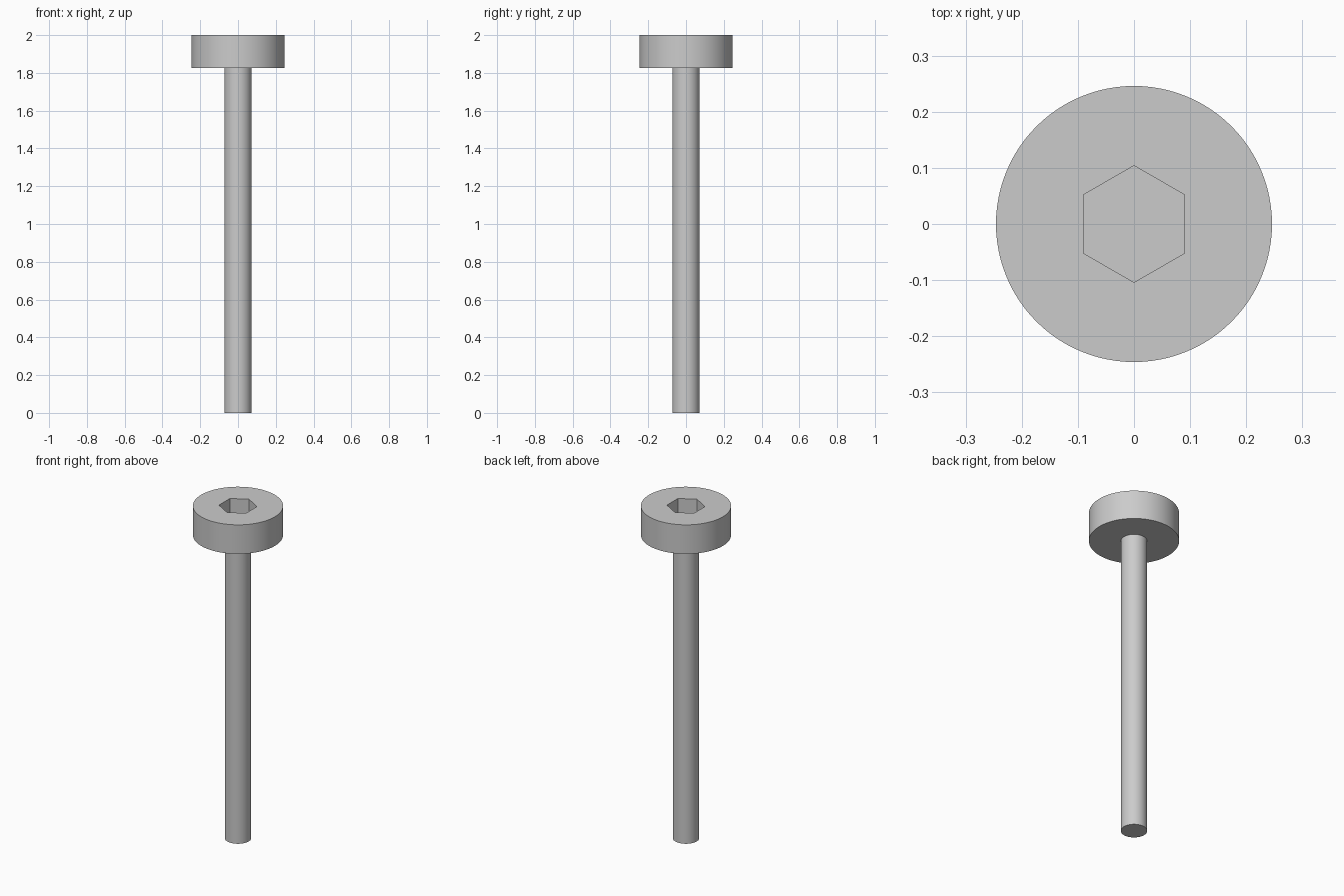
import bpy
import math

default_cube = bpy.data.objects.get("Cube")
if default_cube:
    bpy.data.objects.remove(default_cube, do_unlink=True)

STEEL = (0.6, 0.6, 0.6, 1.0)
TOP = 2.0
HEAD_BASE = 1.825
HEAD_RADIUS = 0.246
SHAFT_RADIUS = 0.072
SOCKET_RADIUS = 0.104
SOCKET_DEPTH = 0.1

steel = bpy.data.materials.new("grey steel")
steel.use_nodes = True
steel.diffuse_color = STEEL
steel.node_tree.nodes["Principled BSDF"].inputs["Base Color"].default_value = STEEL


def cylinder(name, sides, radius, bottom, top, turn=0.0):
    """Upright cylinder or prism spanning two heights."""
    bpy.ops.mesh.primitive_cylinder_add(
        vertices=sides, radius=radius, depth=top - bottom,
        location=(0, 0, (bottom + top) / 2), rotation=(0, 0, turn))
    obj = bpy.context.object
    obj.name = name
    obj.data.name = name
    obj.data.materials.append(steel)
    return obj


def select_only(obj):
    bpy.ops.object.select_all(action="DESELECT")
    obj.select_set(True)
    bpy.context.view_layer.objects.active = obj


# Long plain shaft and wide flat head
shaft = cylinder("shaft", 72, SHAFT_RADIUS, 0, HEAD_BASE)
head = cylinder("head", 96, HEAD_RADIUS, HEAD_BASE, TOP)

# Six-sided socket sunk into the head, corners toward front and back
cutter = cylinder("socket_cutter", 6, SOCKET_RADIUS,
                  TOP - SOCKET_DEPTH, TOP + SOCKET_DEPTH)
cutter.hide_render = True
cut = head.modifiers.new("socket", "BOOLEAN")
cut.operation = "DIFFERENCE"
cut.solver = "EXACT"
cut.object = cutter
select_only(head)
bpy.ops.object.modifier_apply(modifier=cut.name)
bpy.data.objects.remove(cutter, do_unlink=True)

# Smooth round walls with crisp rims
for part in (shaft, head):
    select_only(part)
    bpy.ops.object.shade_smooth_by_angle(angle=math.radians(30))
